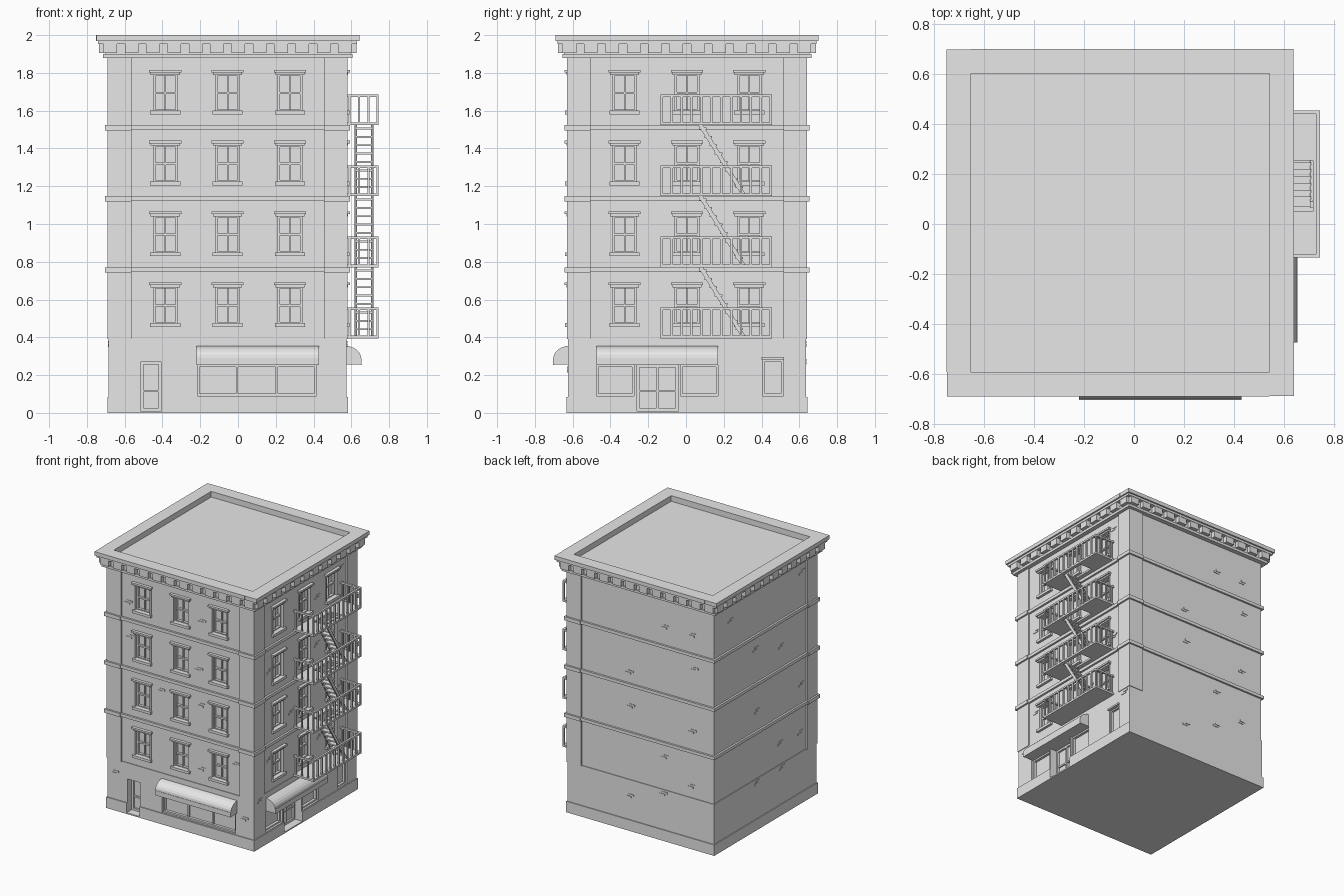
import bpy, bmesh, random
from math import pi, sin, cos
from mathutils import Matrix, Vector

random.seed(4)
cube = bpy.data.objects.get("Cube")
if cube:
    bpy.data.objects.remove(cube)

stone = bpy.data.materials.new("light_grey_stone")
stone.use_nodes = True
GREY = (0.8, 0.8, 0.8, 1)
stone.diffuse_color = GREY
stone.node_tree.nodes["Principled BSDF"].inputs["Base Color"].default_value = GREY

CENTRE = Matrix.Translation((-0.055, 0.005, 0))
FRONT, RIGHT, BACK, LEFT = range(4)
FLOORS = [0.455 + 0.375 * i for i in range(4)]
COLUMNS = (-0.33, 0, 0.33)


class Part:
    """Mesh collected from pieces placed as (u along wall, o outward, z)."""
    def __init__(self, name):
        self.name, self.bm = name, bmesh.new()

    def prism(self, ring, offset, side):
        # closed outline swept along an offset vector
        turn = CENTRE @ Matrix.Rotation(side * pi / 2, 4, 'Z')
        place = lambda p: turn @ Vector((p[0], -p[1], p[2]))
        a = [self.bm.verts.new(place(p)) for p in ring]
        b = [self.bm.verts.new(place(Vector(p) + Vector(offset))) for p in ring]
        n = len(ring)
        faces = [self.bm.faces.new(a), self.bm.faces.new(b[::-1])]
        faces += [self.bm.faces.new((a[i], b[i], b[(i + 1) % n], a[(i + 1) % n]))
                  for i in range(n)]
        bmesh.ops.recalc_face_normals(self.bm, faces=faces)

    def box(self, u, o, z, side=FRONT):
        ring = [(u[0], o[0], z[0]), (u[1], o[0], z[0]), (u[1], o[1], z[0]), (u[0], o[1], z[0])]
        self.prism(ring, (0, 0, z[1] - z[0]), side)

    def slab(self, half, z):
        self.box((-half, half), (-half, half), z)

    def frame(self, u, o, z, t, side):
        # four bars around an opening
        for edge in ((u[0], u[0] + t), (u[1] - t, u[1])):
            self.box(edge, o, z, side)
        for edge in ((z[0], z[0] + t), (z[1] - t, z[1])):
            self.box((u[0] + t, u[1] - t), o, edge, side)

    def done(self):
        mesh = bpy.data.meshes.new(self.name)
        self.bm.to_mesh(mesh)
        self.bm.free()
        mesh.materials.append(stone)
        ob = bpy.data.objects.new(self.name, mesh)
        bpy.context.collection.objects.link(ob)
        return ob


def carve(targets, cutter):
    for ob in targets:
        mod = ob.modifiers.new("openings", 'BOOLEAN')
        mod.operation, mod.solver, mod.object = 'DIFFERENCE', 'EXACT', cutter
        bpy.context.view_layer.objects.active = ob
        bpy.ops.object.modifier_apply(modifier=mod.name)
    bpy.data.objects.remove(cutter)


# Walls
upper, ground, plinth = Part("upper_walls"), Part("ground_floor_walls"), Part("plinth")
upper.slab(0.625, (0.395, 1.9))
ground.slab(0.63, (0.08, 0.395))
plinth.slab(0.637, (0, 0.085))
walls = [p.done() for p in (upper, ground, plinth)]

# Openings for windows, shopfronts and doors
SHOP_PANES = [(FRONT, -0.16, 0.47), (RIGHT, -0.48, -0.28), (RIGHT, -0.035, 0.165)]
DOORS = [(FRONT, -0.46, -0.35, 0.27), (RIGHT, -0.265, -0.045, 0.255)]
holes = Part("opening_cutter")
for side in (FRONT, RIGHT):
    for z in FLOORS:
        for u in COLUMNS:
            holes.box((u - 0.065, u + 0.065), (0.59, 0.7), (z + 0.015, z + 0.215), side)
for side, a, b in SHOP_PANES:
    holes.box((a, b), (0.595, 0.7), (0.09, 0.255), side)
for side, a, b, top in DOORS:
    holes.box((a, b), (0.56, 0.7), (0.01, top), side)
holes.box((0.4, 0.51), (0.6, 0.7), (0.09, 0.285), RIGHT)
carve(walls, holes.done())

# Corner pilasters on three corners
pilasters = Part("corner_pilasters")
for su, so in ((-1, 1), (1, 1), (1, -1)):
    u, o = sorted((su * 0.51, su * 0.635)), sorted((so * 0.51, so * 0.635))
    pilasters.box(u, o, (0.39, 1.89))
pilasters.done()

# String courses between floors
courses = Part("string_courses")
for z in (0.745, 1.121, 1.497):
    courses.slab(0.64, (z, z + 0.024))
    for su, so in ((-1, 1), (1, 1), (1, -1)):
        courses.box(sorted((su * 0.51, su * 0.648)), sorted((so * 0.51, so * 0.648)),
                    (z - 0.002, z + 0.026))
courses.done()

# Windows: sash bars, casing, stepped lintel and sill
sashes, trim = Part("window_sashes"), Part("window_trim")
for side in (FRONT, RIGHT):
    for z in FLOORS:
        for c in COLUMNS:
            span = lambda w: (c - w, c + w)
            sashes.frame(span(0.065), (0.585, 0.61), (z + 0.015, z + 0.215), 0.012, side)
            sashes.box(span(0.055), (0.585, 0.607), (z + 0.108, z + 0.12), side)
            sashes.box(span(0.004), (0.585, 0.602), (z + 0.02, z + 0.21), side)
            for s in (-1, 1):
                trim.box(sorted((c + s * 0.063, c + s * 0.074)), (0.61, 0.63),
                         (z + 0.015, z + 0.212), side)
            trim.box(span(0.08), (0.61, 0.645), (z, z + 0.02), side)
            trim.box(span(0.077), (0.61, 0.638), (z + 0.21, z + 0.222), side)
            trim.box(span(0.085), (0.61, 0.648), (z + 0.222, z + 0.236), side)
sashes.done()
trim.done()

# Shopfront frames and doors
shop, doors = Part("shopfront_frames"), Part("doors")
for side, a, b in SHOP_PANES:
    shop.frame((a, b), (0.59, 0.615), (0.09, 0.255), 0.012, side)
for u in (0.05, 0.26):
    shop.box((u - 0.006, u + 0.006), (0.59, 0.61), (0.09, 0.255), FRONT)
shop.frame((0.4, 0.51), (0.595, 0.618), (0.09, 0.285), 0.012, RIGHT)
shop.box((0.395, 0.515), (0.61, 0.642), (0.283, 0.296), RIGHT)
for side, a, b, top in DOORS:
    doors.frame((a, b), (0.555, 0.575), (0.01, top), 0.015, side)
    doors.box((a, b), (0.555, 0.57), (0.11, 0.122), side)
doors.box((-0.16, -0.15), (0.555, 0.575), (0.01, 0.255), RIGHT)
shop.done()
doors.done()

# Curved awnings with a straight valance
awnings = Part("awnings")
for side, a, b in ((FRONT, -0.165, 0.485), (RIGHT, -0.48, 0.165)):
    arc = [(0.62 + 0.087 * sin(t * pi / 12), 0.29 + 0.065 * cos(t * pi / 12)) for t in range(7)]
    outline = arc + [(0.707, 0.255), (0.62, 0.255)]
    awnings.prism([(a, o, z) for o, z in outline], (b - a, 0, 0), side)
    awnings.box((a, b), (0.7, 0.71), (0.253, 0.29), side)
awnings.done()

# Cornice with dentils, and sunken roof
cornice = Part("cornice")
cornice.slab(0.66, (1.88, 1.9))
cornice.slab(0.65, (1.9, 1.955))
cornice.done()
dentils = Part("cornice_dentils")
for side in range(4):
    for i in range(12):
        u = (i - 5.5) * 0.113
        dentils.box((u - 0.036, u + 0.036), (0.64, 0.682), (1.905, 1.956), side)
dentils.done()
parapet = Part("parapet")
for side in range(4):
    parapet.box((-0.685, 0.5975), (0.5975, 0.685), (1.953, 1.972), side)
    parapet.box((-0.695, 0.5975), (0.5975, 0.697), (1.97, 2.0), side)
parapet.done()
roof = Part("roof")
roof.slab(0.6, (1.94, 1.956))
roof.done()

# Fire escape landings, with stair openings above the first
landings, rails = Part("fire_escape_landings"), Part("fire_escape_railings")
stairs = Part("fire_escape_stairs")
LEVELS = [0.395 + 0.376 * i for i in range(4)]
U0, U1, O0, O1 = -0.14, 0.45, 0.62, 0.8
for i, z in enumerate(LEVELS):
    h = (z, z + 0.015)
    if i == 0:
        landings.box((U0, U1), (O0, O1), h, RIGHT)
    else:
        landings.box((U0, 0.045), (O0, O1), h, RIGHT)
        landings.box((0.25, U1), (O0, O1), h, RIGHT)
        landings.box((0.045, 0.25), (O0, 0.672), h, RIGHT)
        landings.box((0.045, 0.25), (0.773, O1), h, RIGHT)
    # handrail on three sides and balusters
    top = (z + 0.15, z + 0.163)
    rails.box((U0, U1), (O1 - 0.015, O1), top, RIGHT)
    for u in (U0, U1 - 0.015):
        rails.box((u, u + 0.015), (O0, O1 - 0.015), top, RIGHT)
        for o in (0.64, 0.69, 0.74):
            rails.box((u + 0.002, u + 0.012), (o, o + 0.01), (z + 0.01, z + 0.155), RIGHT)
    for k in range(12):
        u = U0 + (U1 - U0 - 0.013) * k / 11
        rails.box((u, u + 0.013), (O1 - 0.013, O1 - 0.001), (z + 0.01, z + 0.155), RIGHT)

# Sloping stair flights between landings
for z in LEVELS[:3]:
    low, high = z + 0.012, z + 0.376
    for o in (0.673, 0.76):
        stairs.prism([(0.285, o, low), (0.31, o, low), (0.085, o, high), (0.06, o, high)],
                     (0, 0.012, 0), RIGHT)
    for k in range(8):
        f = (k + 0.7) / 8.2
        u, h = 0.298 - 0.225 * f, low + (high - low) * f
        stairs.box((u - 0.022, u + 0.018), (0.68, 0.765), (h, h + 0.01), RIGHT)
for p in (landings, rails, stairs):
    p.done()

# Scattered raised bricks
bricks = Part("raised_bricks")
for side in range(4):
    for z in [0.2] + FLOORS:
        face = 0.63 if z < 0.395 else 0.625
        spots = (-0.45, -0.165, 0.165, 0.45) if side in (FRONT, RIGHT) else (-0.4, -0.1, 0.2, 0.45)
        if z < 0.395 and side in (FRONT, RIGHT):
            spots = (-0.55, 0.56)
        for u in random.sample(spots, 2):
            u, h = u + random.uniform(-0.02, 0.02), z + random.uniform(0, 0.2)
            if z < 0.395:
                h = min(h, 0.35)
            bricks.box((u - 0.03, u + 0.015), (0.6, face + 0.004), (h, h + 0.014), side)
            bricks.box((u - 0.01, u + 0.035), (0.6, face + 0.004), (h + 0.017, h + 0.031), side)
bricks.done()
